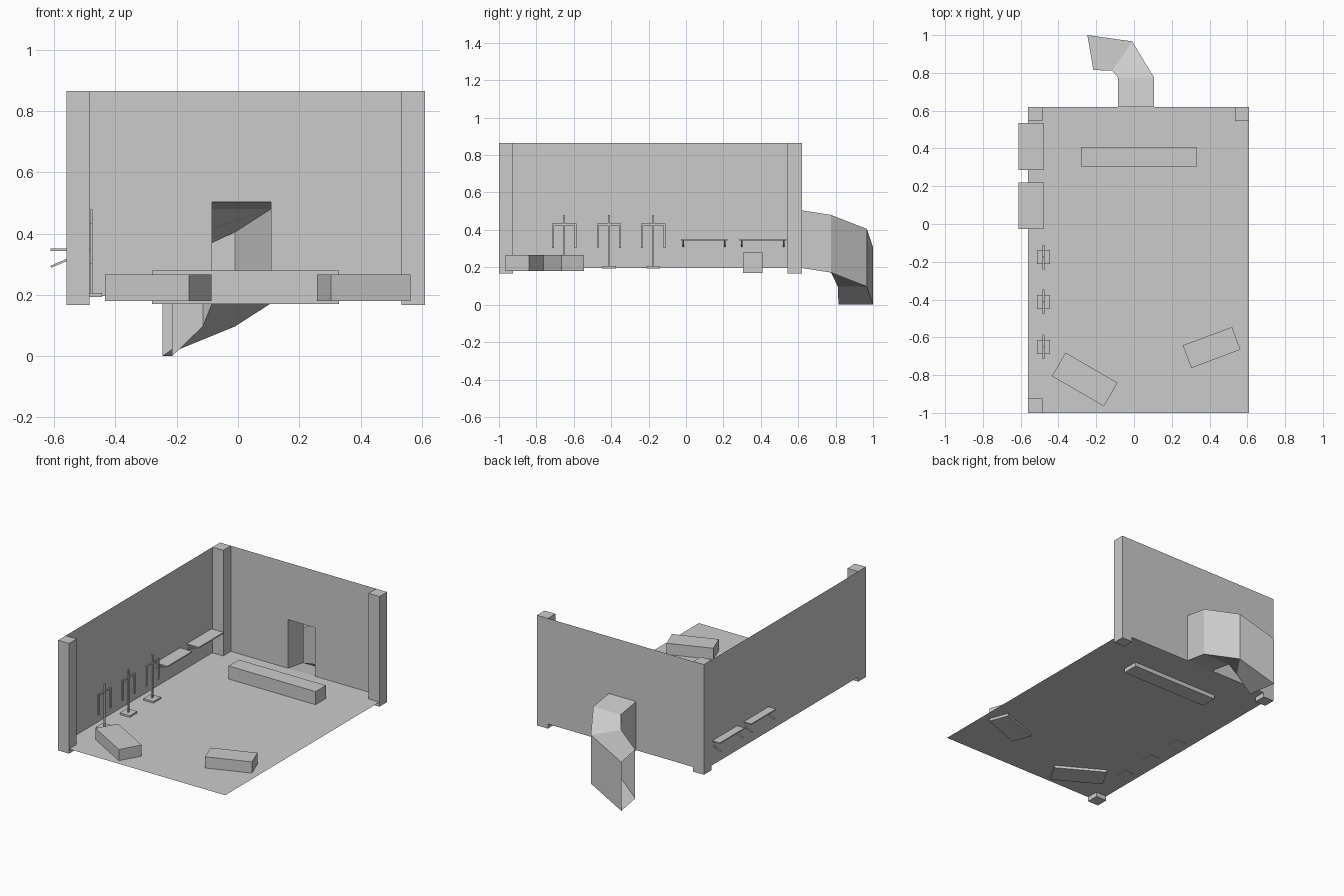
import bpy, math
from mathutils import Vector, Matrix

if "Cube" in bpy.data.objects:
    bpy.data.objects.remove(bpy.data.objects["Cube"])

FLOOR, TOP = 0.196, 0.865
X0, X1, Y0, Y1 = -0.56, 0.61, -1.0, 0.62


def mesh(name, verts, faces):
    me = bpy.data.meshes.new(name)
    me.from_pydata(verts, [], faces)
    ob = bpy.data.objects.new(name, me)
    bpy.context.collection.objects.link(ob)
    return ob


def box(name, lo, hi, turn=0.0):
    lo, hi = Vector(lo), Vector(hi)
    c, h = (lo + hi) / 2, (hi - lo) / 2
    v = [(sx * h.x, sy * h.y, sz * h.z) for sz in (-1, 1)
         for sx, sy in ((-1, -1), (1, -1), (1, 1), (-1, 1))]
    f = [(3, 2, 1, 0), (4, 5, 6, 7)] + [(i, (i + 1) % 4, (i + 1) % 4 + 4, i + 4) for i in range(4)]
    ob = mesh(name, v, f)
    ob.location = c
    ob.rotation_euler.z = math.radians(turn)
    return ob


def centred(name, c, size, turn=0.0):
    c, s = Vector(c), Vector(size) / 2
    return box(name, c - s, c + s, turn)


# Floor and left wall: single sheets
mesh("floor", [(X0, Y0, FLOOR), (X1, Y0, FLOOR), (X1, Y1, FLOOR), (X0, Y1, FLOOR)], [(0, 1, 2, 3)])
mesh("left_wall", [(X0, Y0, FLOOR), (X0, Y1, FLOOR), (X0, Y1, TOP), (X0, Y0, TOP)], [(0, 1, 2, 3)])

# Back wall: one sheet with a doorway
DL, DR, DT = -0.085, 0.107, 0.504
outline = [(X0, FLOOR), (DL, FLOOR), (DL, DT), (DR, DT), (DR, FLOOR), (X1, FLOOR), (X1, TOP),
           (DR, TOP), (DL, TOP), (X0, TOP)]
mesh("back_wall", [(x, Y1, z) for x, z in outline],
     [(0, 1, 2, 8, 9), (2, 3, 7, 8), (4, 5, 6, 7, 3)])

# Corner pillars
P = 0.076
for i, (x, y) in enumerate(((X0, Y0), (X0, Y1 - P), (X1 - P, Y1 - P))):
    box(f"pillar_{i}", (x, y, 0.167), (x + P, y + P, TOP))

# Descending curved passage behind the doorway: inner xy, outer xy, bottom z, top z
rings = [((DL, Y1), (DR, Y1), FLOOR, DT),
         ((DL, 0.775), (DR, 0.775), 0.172, 0.48),
         ((-0.115, 0.812), (-0.01, 0.967), 0.097, 0.405),
         ((-0.215, 0.815), (-0.247, 1.0), 0.0, 0.308)]
v, f = [], []
for a, b, z0, z1 in rings:
    v += [(*a, z0), (*b, z0), (*b, z1), (*a, z1)]
for r in range(3):
    for i in range(4):
        j = (i + 1) % 4
        f.append((r * 4 + i, r * 4 + j, r * 4 + 4 + j, r * 4 + 4 + i))
mesh("passage", v, f)

# Counter and two turned display blocks
box("counter", (-0.28, 0.305, 0.17), (0.33, 0.408, 0.279))
centred("display_block_left", (-0.261, -0.823, 0.2235), (0.318, 0.144, 0.087), -30)
centred("display_block_right", (0.411, -0.654, 0.2235), (0.278, 0.128, 0.087), 20.5)

# Display stands: base, post, crossbar and two hanging arms
for i, y in enumerate((-0.175, -0.412, -0.651)):
    x = -0.479
    centred(f"stand_base_{i}", (x, y, 0.2), (0.07, 0.074, 0.014))
    centred(f"stand_post_{i}", (x, y, 0.342), (0.009, 0.009, 0.275))
    centred(f"stand_bar_{i}", (x, y, 0.429), (0.009, 0.13, 0.01))
    for s in (-1, 1):
        centred(f"stand_arm_{i}_{s}", (x, y + s * 0.06, 0.365), (0.009, 0.01, 0.125))

# Wall shelves on sloping braces that run through the wall
for i, (y0, y1) in enumerate(((-0.027, 0.221), (0.287, 0.536))):
    box(f"shelf_{i}", (-0.612, y0, 0.344), (-0.476, y1, 0.351))
    for k, y in enumerate((y0 + 0.012, y1 - 0.014)):
        a, b = Vector((-0.611, y, 0.292)), Vector((-0.49, y, 0.343))
        d = b - a
        brace = centred(f"shelf_brace_{i}_{k}", (a + b) / 2, (d.length, 0.008, 0.007))
        brace.rotation_euler.y = -math.atan2(d.z, d.x)
